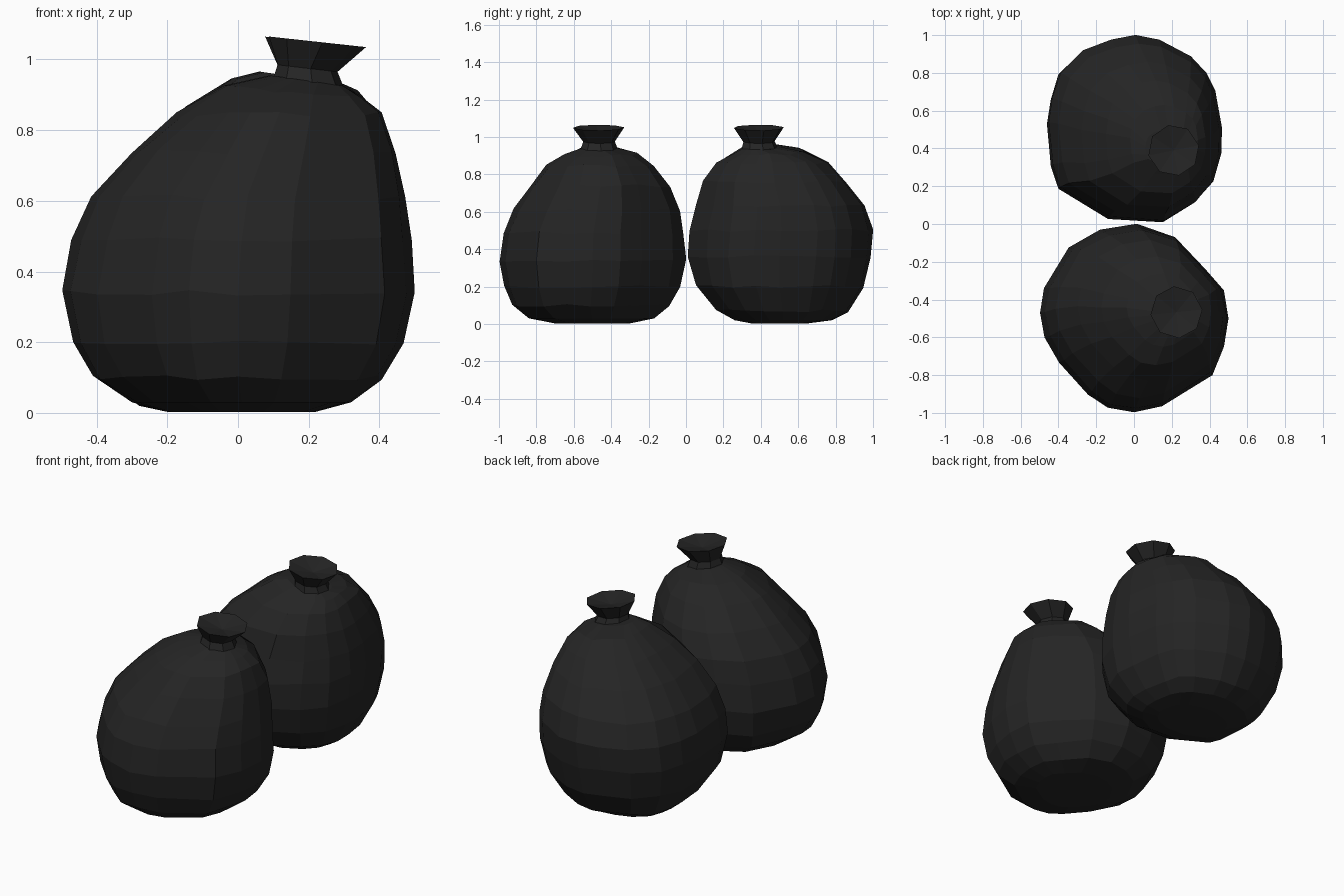
import bpy, bmesh, math, random

if "Cube" in bpy.data.objects:
    bpy.data.objects.remove(bpy.data.objects["Cube"])

random.seed(4)
mat = bpy.data.materials.new("black_plastic")
mat.diffuse_color = (0.018, 0.018, 0.018, 1)
mat.use_nodes = True
mat.node_tree.nodes["Principled BSDF"].inputs["Base Color"].default_value = mat.diffuse_color


def finish(name, bm):
    bmesh.ops.recalc_face_normals(bm, faces=bm.faces)
    me = bpy.data.meshes.new(name)
    bm.to_mesh(me)
    bm.free()
    me.materials.append(mat)
    bpy.context.collection.objects.link(bpy.data.objects.new(name, me))


def bridge(bm, rings):
    for a, b in zip(rings, rings[1:]):
        n = len(a)
        for i in range(n):
            j = (i + 1) % n
            bm.faces.new((a[i], a[j], b[j], b[i]))


def make_sack(name, outline, levels):
    """Loft a lumpy plan outline through levels of (z, x0, x1, y0, y1, tilt)."""
    bm = bmesh.new()
    rings = []
    for k, (z, x0, x1, y0, y1, tilt) in enumerate(levels):
        ring = []
        for u, v in outline:
            # small wrinkles that keep the extremes in place
            w = 1 + random.uniform(-0.012, 0.004) if 1 < k < len(levels) - 1 else 1
            lump = random.uniform(-0.008, 0.008) if 1 < k < len(levels) - 1 else 0
            ring.append(bm.verts.new(((x0 + x1) / 2 + u * w * (x1 - x0) / 2,
                                      (y0 + y1) / 2 + v * w * (y1 - y0) / 2,
                                      z - tilt * u + lump)))
        rings.append(ring)
    bridge(bm, rings)
    bm.faces.new(rings[0])
    bm.faces.new(rings[-1])
    finish(name, bm)


def make_neck(name, levels, turn):
    """Tied, flared eight-sided neck from (x, y, z, radius, tilt) rings."""
    bm = bmesh.new()
    rings = []
    for x, y, z, r, tilt in levels:
        angles = [turn + i * math.tau / 8 for i in range(8)]
        rings.append([bm.verts.new((x + r * math.cos(a), y + r * math.sin(a),
                                    z - tilt * math.cos(a))) for a in angles])
    bridge(bm, rings)
    x, y, z, r, tilt = levels[-1]
    centre = bm.verts.new((x, y, z - 0.03))  # dished top
    for i in range(8):
        bm.faces.new((rings[-1][i], rings[-1][(i + 1) % 8], centre))
    finish(name, bm)


# Front bag
front_plan = [(1, 0), (.96, .3), (.76, .53), (.44, .87), (.03, 1), (-.36, .94),
              (-.7, .76), (-.95, .32), (-1, .06), (-.95, -.2), (-.8, -.47),
              (-.49, -.81), (-.28, -.95), (0, -1), (.3, -.94), (.83, -.6), (.96, -.3)]
make_sack("front_bag", front_plan, [
    (.003, -.2, .22, -.7, -.3, 0), (.03, -.3, .32, -.84, -.17, 0),
    (.10, -.41, .41, -.93, -.09, 0), (.20, -.47, .47, -.975, -.03, 0),
    (.34, -.5, .5, -1, 0, 0), (.49, -.47, .49, -.98, -.01, 0),
    (.61, -.415, .472, -.92, -.03, 0), (.74, -.30, .45, -.83, -.085, 0),
    (.845, -.175, .41, -.75, -.17, 0), (.91, -.04, .35, -.65, -.26, .01),
    (.94, .09, .30, -.56, -.37, .015)])
make_neck("front_bag_neck", [
    (.20, -.465, .935, .10, .015), (.197, -.465, .975, .085, .01),
    (.225, -.467, 1.05, .138, .015)], .1)

# Back bag
back_plan = [(1, -.28), (1, 0), (.93, .4), (.83, .6), (.65, .78), (.28, .96),
             (0, 1), (-.28, .96), (-.61, .84), (-.87, .6), (-.96, .32), (-1, .06),
             (-.96, -.4), (-.87, -.64), (-.3, -.97), (.33, -1), (.7, -.8), (.91, -.56)]
make_sack("back_bag", back_plan, [
    (.003, -.2, .2, .35, .65, 0), (.02, -.28, .28, .26, .78, 0),
    (.07, -.35, .35, .16, .87, 0), (.20, -.43, .43, .05, .95, 0),
    (.36, -.46, .46, .01, .99, 0), (.50, -.45, .465, .02, 1, 0),
    (.63, -.40, .45, .055, .955, 0), (.76, -.28, .42, .09, .86, 0),
    (.86, -.15, .38, .16, .76, 0), (.925, -.02, .34, .26, .63, .02),
    (.948, .06, .30, .31, .50, .018)])
make_neck("back_bag_neck", [
    (.20, .395, .935, .10, .015), (.195, .39, .975, .085, .01),
    (.21, .39, 1.05, .136, .015)], .2)
